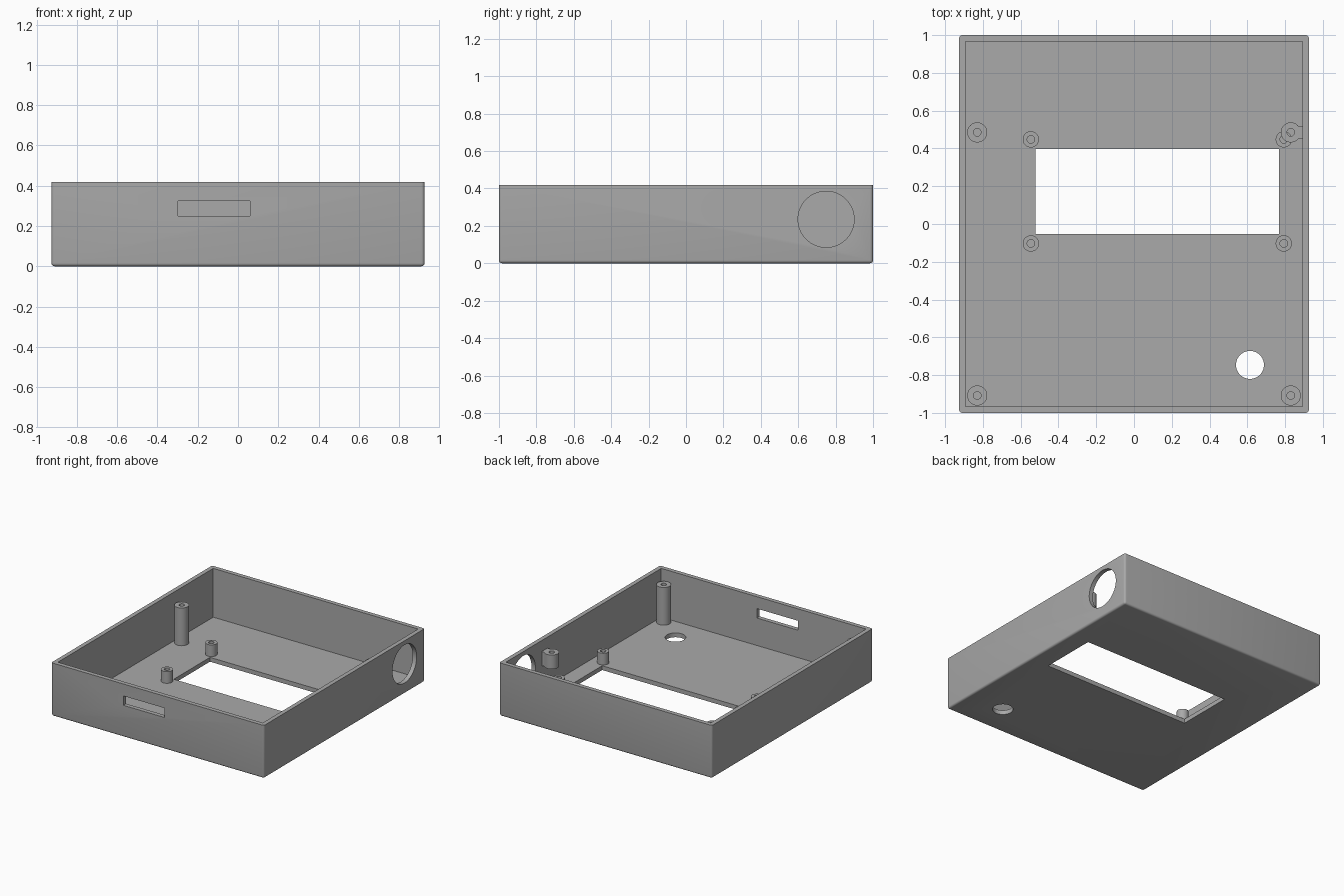
import bpy, bmesh, math
from mathutils import Matrix, Vector

if "Cube" in bpy.data.objects:
    bpy.data.objects.remove(bpy.data.objects["Cube"], do_unlink=True)

GREY = (0.4, 0.4, 0.4, 1.0)
grey = bpy.data.materials.new("grey plastic")
grey.use_nodes = True
grey.diffuse_color = GREY
grey.node_tree.nodes["Principled BSDF"].inputs["Base Color"].default_value = GREY

HALF_X, HALF_Y, HEIGHT = 0.926, 1.0, 0.418
WALL = 0.034
FLOOR = 0.034


def finish(name, bm):
    """Turn a bmesh into a named, coloured object."""
    bmesh.ops.recalc_face_normals(bm, faces=bm.faces)
    mesh = bpy.data.meshes.new(name)
    bm.to_mesh(mesh)
    bm.free()
    mesh.materials.append(grey)
    obj = bpy.data.objects.new(name, mesh)
    bpy.context.collection.objects.link(obj)
    return obj


def select(obj):
    bpy.ops.object.select_all(action='DESELECT')
    obj.select_set(True)
    bpy.context.view_layer.objects.active = obj


def smooth(obj):
    select(obj)
    bpy.ops.object.shade_smooth_by_angle(angle=math.radians(35))


def box_mesh(lo, hi):
    lo, hi = Vector(lo), Vector(hi)
    bm = bmesh.new()
    bmesh.ops.create_cube(bm, size=1)
    bmesh.ops.scale(bm, vec=hi - lo, verts=bm.verts)
    bmesh.ops.translate(bm, vec=(lo + hi) / 2, verts=bm.verts)
    return bm


def disc_cutter(name, centre, radius, depth, axis):
    bm = bmesh.new()
    turn = Matrix.Rotation(math.pi / 2, 4, 'Y') if axis == 'X' else Matrix()
    bmesh.ops.create_cone(bm, cap_ends=True, segments=64, radius1=radius, radius2=radius,
                          depth=depth, matrix=Matrix.Translation(centre) @ turn)
    return finish(name, bm)


def cut(obj, cutter):
    mod = obj.modifiers.new("cut", 'BOOLEAN')
    mod.operation = 'DIFFERENCE'
    mod.solver = 'EXACT'
    mod.object = cutter
    select(obj)
    bpy.ops.object.modifier_apply(modifier=mod.name)
    bpy.data.objects.remove(cutter, do_unlink=True)


def post(name, x, y, bottom, top, radius, bore, bore_bottom, through=False):
    """Round screw post with a bore from the top."""
    bm = bmesh.new()
    n = 40
    profile = [(radius, bottom), (radius, top), (bore, top), (bore, bore_bottom)]
    rings = []
    for r, z in profile:
        angles = [2 * math.pi * i / n for i in range(n)]
        rings.append([bm.verts.new((x + r * math.cos(a), y + r * math.sin(a), z)) for a in angles])
    pairs = list(zip(rings, rings[1:]))
    if through:
        pairs.append((rings[-1], rings[0]))
    else:
        bm.faces.new(rings[0])
        bm.faces.new(rings[-1])
    for a, b in pairs:
        for i in range(n):
            j = (i + 1) % n
            bm.faces.new((a[i], a[j], b[j], b[i]))
    smooth(finish(name, bm))


# Case: rounded on the upright and bottom edges, open at the top
bm = box_mesh((-HALF_X, -HALF_Y, 0), (HALF_X, HALF_Y, HEIGHT))
edges = [e for e in bm.edges if min(v.co.z for v in e.verts) < HEIGHT / 2]
bmesh.ops.bevel(bm, geom=edges, offset=0.016, segments=4, profile=0.5, affect='EDGES')
case = finish("case", bm)
cut(case, finish("cavity", box_mesh((WALL - HALF_X, WALL - HALF_Y, FLOOR),
                                    (HALF_X - WALL, HALF_Y - WALL, HEIGHT + 0.2))))

# Openings: display window, front slot, round floor hole, round side hole
cut(case, finish("window_cutter", box_mesh((-0.522, -0.053, -0.1), (0.767, 0.397, 0.1))))
cut(case, finish("slot_cutter", box_mesh((-0.298, -1.1, 0.25), (0.06, -0.9, 0.324))))
cut(case, disc_cutter("floor_hole_cutter", (0.614, -0.746, 0), 0.074, 0.2, 'Z'))
cut(case, disc_cutter("side_hole_cutter", (HALF_X, 0.749, 0.235), 0.15, 0.2, 'X'))
smooth(case)

# Tall posts, standing on the floor
TALL_TOP = 0.331
for name, x, y in (("right_back", -0.83, 0.485), ("right_front", -0.83, -0.908),
                   ("left_front", 0.83, -0.908)):
    post("tall_post_" + name, x, y, FLOOR - 0.01, TALL_TOP, 0.053, 0.02, 0.12)

# Hanging post, held off the floor by a bracket on the side wall
HANG = 0.22
post("hanging_post", 0.83, 0.485, HANG, TALL_TOP, 0.053, 0.02, HANG, through=True)
finish("hanging_post_bracket", box_mesh((0.866, 0.45, HANG), (0.9, 0.52, TALL_TOP)))

# Short posts around the window
for side, x in (("right", -0.546), ("left", 0.793)):
    for end, y in (("front", -0.103), ("back", 0.448)):
        post(f"short_post_{side}_{end}", x, y, FLOOR - 0.01, 0.126, 0.043, 0.02, 0.05)
